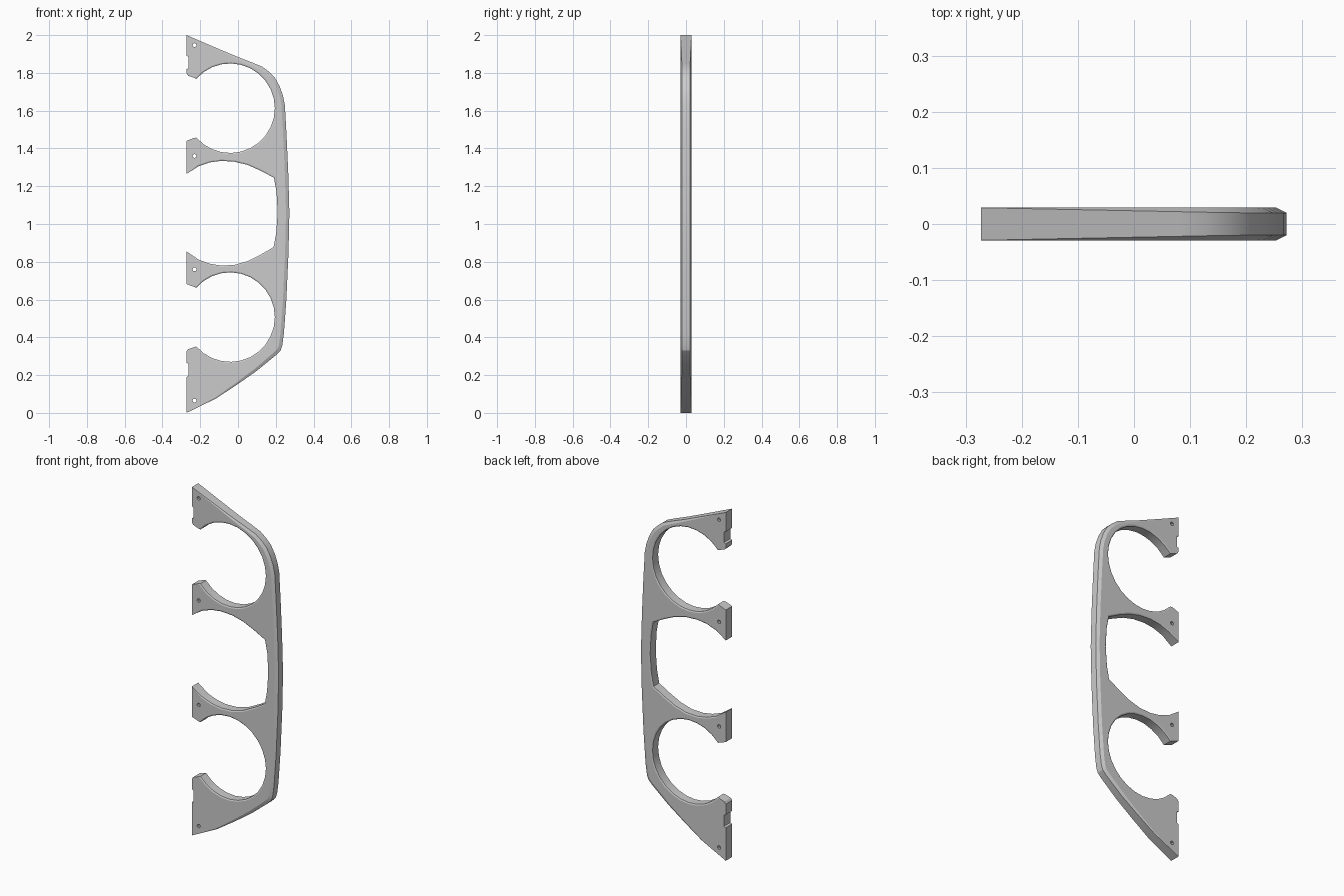
import bpy, bmesh, math
from mathutils import Vector

if "Cube" in bpy.data.objects:
    bpy.data.objects.remove(bpy.data.objects["Cube"])

LEFT, HALF = -0.273, 0.029   # mounting edge x, half thickness


def ring(cz, n=22):
    """Open circular cut-out, lower tip round to upper tip."""
    pts = []
    for i in range(n + 1):
        a = math.radians(-139 + 278 * i / n)
        pts.append((-0.042 + 0.237 * math.cos(a), cz + 0.237 * math.sin(a), 0.007))
    return pts


def flat(pts, d=0.0):
    return [(x, z, d) for x, z in pts]


# Outer rim, top to bottom; the chamfer grows towards the right
rim = [(LEFT, 2.0), (-0.14, 1.943), (0.0, 1.884), (0.08, 1.853), (0.13, 1.832),
       (0.165, 1.805), (0.195, 1.775), (0.22, 1.73), (0.238, 1.68), (0.248, 1.63),
       (0.257, 1.47), (0.266, 1.27), (0.272, 1.06), (0.267, 0.84), (0.256, 0.6),
       (0.243, 0.42), (0.234, 0.355), (0.225, 0.33), (0.2, 0.305), (0.1, 0.223),
       (0.0, 0.153), (-0.115, 0.077), (LEFT, 0.0)]
profile = [(x, z, 0.018 * min(1, (x - LEFT) / 0.45)) for x, z in rim]

# Lower foot with notch, lower ring, lower arm end
profile += flat([(LEFT, 0.19), (-0.261, 0.195), (-0.261, 0.26), (LEFT, 0.265),
                 (LEFT, 0.325), (-0.264, 0.337), (-0.235, 0.347)])
profile += ring(0.507)
profile += flat([(-0.235, 0.668), (LEFT, 0.682), (LEFT, 0.855)])
# Middle window
profile += flat([(-0.21, 0.812), (-0.15, 0.79), (-0.09, 0.78), (-0.02, 0.783),
                 (0.05, 0.803), (0.12, 0.838), (0.188, 0.877), (0.202, 0.95),
                 (0.21, 1.06), (0.204, 1.17), (0.19, 1.245), (0.12, 1.282),
                 (0.05, 1.313), (-0.02, 1.33), (-0.09, 1.334), (-0.15, 1.326),
                 (-0.21, 1.305)], 0.007)
# Upper arm end, upper ring, upper foot with notch
profile += flat([(LEFT, 1.265), (LEFT, 1.44), (-0.235, 1.455)])
profile += ring(1.613)
profile += flat([(-0.235, 1.775), (-0.264, 1.785), (LEFT, 1.798), (LEFT, 1.82),
                 (-0.261, 1.825), (-0.261, 1.885), (LEFT, 1.89)])


def inset(i):
    """Profile point moved inwards by its chamfer width."""
    p0, p, p1 = (Vector(profile[j % len(profile)][:2]) for j in (i - 1, i, i + 1))
    a, b = (p - p0).normalized(), (p1 - p).normalized()
    t = (a + b).normalized()
    return p + Vector((t.y, -t.x)) * profile[i][2]


# Plate: front face, two chamfer bands, side wall, back face
bm = bmesh.new()
n = len(profile)
layers = []
for side, inner in ((-1, True), (-1, False), (1, False), (1, True)):
    loop = []
    for i, (x, z, d) in enumerate(profile):
        q = inset(i) if inner else Vector((x, z))
        depth = HALF if inner else HALF - 0.5 * d
        loop.append(bm.verts.new((q.x, side * depth, q.y)))
    layers.append(loop)
for a, b in zip(layers, layers[1:]):
    for i in range(n):
        j = (i + 1) % n
        bm.faces.new((a[i], a[j], b[j], b[i]))
bm.faces.new(layers[0])
bm.faces.new(layers[-1])
bmesh.ops.remove_doubles(bm, verts=bm.verts, dist=1e-5)
bmesh.ops.recalc_face_normals(bm, faces=bm.faces)
mesh = bpy.data.meshes.new("side_bracket")
bm.to_mesh(mesh)
bm.free()
bracket = bpy.data.objects.new("side_bracket", mesh)
bpy.context.collection.objects.link(bracket)

# Screw holes through the four arm ends
for k, z in enumerate((0.065, 0.76, 1.36, 1.947)):
    bpy.ops.mesh.primitive_cylinder_add(vertices=8, radius=0.0105, depth=0.2,
                                        location=(-0.23, 0, z),
                                        rotation=(math.pi / 2, 0, 0))
    cutter = bpy.context.object
    cutter.name = f"screw_hole_cutter_{k + 1}"
    cutter.hide_render = True
    bpy.context.view_layer.objects.active = bracket
    mod = bracket.modifiers.new("screw_hole", 'BOOLEAN')
    mod.operation, mod.solver, mod.object = 'DIFFERENCE', 'EXACT', cutter
    bpy.ops.object.modifier_apply(modifier=mod.name)
    bpy.data.objects.remove(cutter)

bpy.ops.object.select_all(action='DESELECT')
bracket.select_set(True)
bpy.context.view_layer.objects.active = bracket
bpy.ops.object.shade_smooth_by_angle(angle=math.radians(25))
